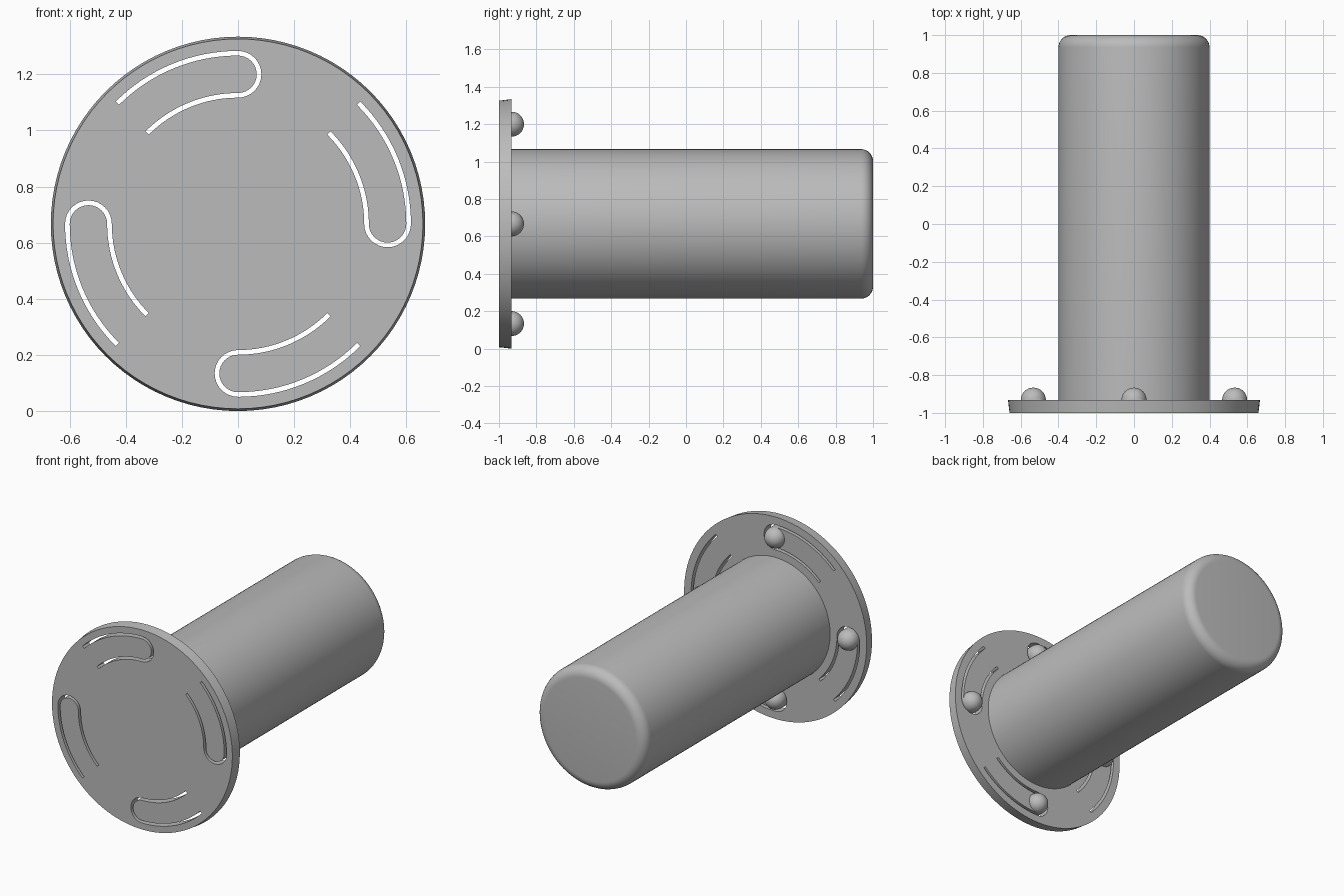
import bpy, bmesh, math
from mathutils import Matrix, Vector

if "Cube" in bpy.data.objects:
    bpy.data.objects.remove(bpy.data.objects["Cube"], do_unlink=True)

CZ = 0.667            # height of the axis
BACK = -0.933         # rear face of the flange
SLOT_R, CAP_R, HALF_W = 0.533, 0.075, 0.0083

gray = bpy.data.materials.new("plain_gray")
gray.use_nodes = True
color = (0.5, 0.5, 0.5, 1)
gray.diffuse_color = color
gray.node_tree.nodes["Principled BSDF"].inputs["Base Color"].default_value = color


def make(name, bm):
    bmesh.ops.recalc_face_normals(bm, faces=bm.faces)
    mesh = bpy.data.meshes.new(name)
    bm.to_mesh(mesh)
    bm.free()
    mesh.materials.append(gray)
    obj = bpy.data.objects.new(name, mesh)
    bpy.context.collection.objects.link(obj)
    return obj


def activate(obj):
    bpy.ops.object.select_all(action='DESELECT')
    obj.select_set(True)
    bpy.context.view_layer.objects.active = obj


def smooth(obj):
    activate(obj)
    bpy.ops.object.shade_smooth_by_angle(angle=math.radians(30))


def lathe(name, profile, sides=96):
    """Solid of revolution about the y axis from (radius, y) rings."""
    bm = bmesh.new()
    rings = []
    for r, y in profile:
        angles = [math.tau * i / sides for i in range(sides)]
        rings.append([bm.verts.new((r * math.cos(a), y, CZ + r * math.sin(a))) for a in angles])
    for a, b in zip(rings, rings[1:]):
        for i in range(sides):
            j = (i + 1) % sides
            bm.faces.new((a[i], a[j], b[j], b[i]))
    bm.faces.new(rings[0])
    bm.faces.new(rings[-1])
    return make(name, bm)


def polar(r, a):
    return Vector((r * math.cos(a), 0, r * math.sin(a)))


def slot_side(offset, steps=16):
    """One edge of the hook-shaped slot: outer arc, round cap, inner arc."""
    arc = [math.pi / 4 * i / steps for i in range(steps + 1)]
    cap = [-math.pi * i / steps for i in range(1, steps)]
    r = CAP_R + offset
    return ([polar(SLOT_R + r, a) for a in reversed(arc)]
            + [Vector((SLOT_R, 0, 0)) + polar(r, a) for a in cap]
            + [polar(SLOT_R - r, a) for a in arc])


# Flange with four hooked slots cut through
flange = lathe("flange", [(0.659, -1.0), (0.667, BACK)])
bm = bmesh.new()
for k in range(4):
    turn = Matrix.Translation((0, 0, CZ)) @ Matrix.Rotation(-k * math.pi / 2, 4, 'Y')
    layers = []
    for y in (-1.1, -0.8):
        shift = turn @ Matrix.Translation((0, y, 0))
        layers.append([[bm.verts.new(shift @ p) for p in slot_side(s * HALF_W)] for s in (-1, 1)])
    (fi, fo), (bi, bo) = layers
    for p, q in ((fi, fo), (fo, bo), (bo, bi), (bi, fi)):
        for i in range(len(p) - 1):
            bm.faces.new((p[i], p[i + 1], q[i + 1], q[i]))
    for e in (0, -1):
        bm.faces.new((fi[e], fo[e], bo[e], bi[e]))
cutter = make("slot_cutter", bm)
cut = flange.modifiers.new("slots", 'BOOLEAN')
cut.operation = 'DIFFERENCE'
cut.solver = 'EXACT'
cut.object = cutter
activate(flange)
bpy.ops.object.modifier_apply(modifier=cut.name)
bpy.data.objects.remove(cutter, do_unlink=True)
smooth(flange)

# Barrel with a rounded rear rim
FILLET = 0.065
rim = [math.pi / 2 * i / 8 for i in range(9)]
smooth(lathe("barrel", [(0.4, BACK - 0.01)] + [
    (0.4 - FILLET + FILLET * math.cos(a), 1 - FILLET + FILLET * math.sin(a)) for a in rim]))

# Domed detents on the tips of the spring fingers
for k, side in enumerate(("left", "top", "right", "bottom")):
    bm = bmesh.new()
    bmesh.ops.create_uvsphere(bm, u_segments=32, v_segments=16, radius=0.0667)
    bmesh.ops.bisect_plane(bm, geom=bm.verts[:] + bm.edges[:] + bm.faces[:],
                           plane_co=(0, 0, 0), plane_no=(0, 0, 1), clear_inner=True)
    bmesh.ops.rotate(bm, verts=bm.verts, matrix=Matrix.Rotation(-math.pi / 2, 3, 'X'))
    centre = polar(SLOT_R, k * math.pi / 2) + Vector((0, BACK, CZ))
    bmesh.ops.translate(bm, verts=bm.verts, vec=centre)
    smooth(make(side + "_detent", bm))
